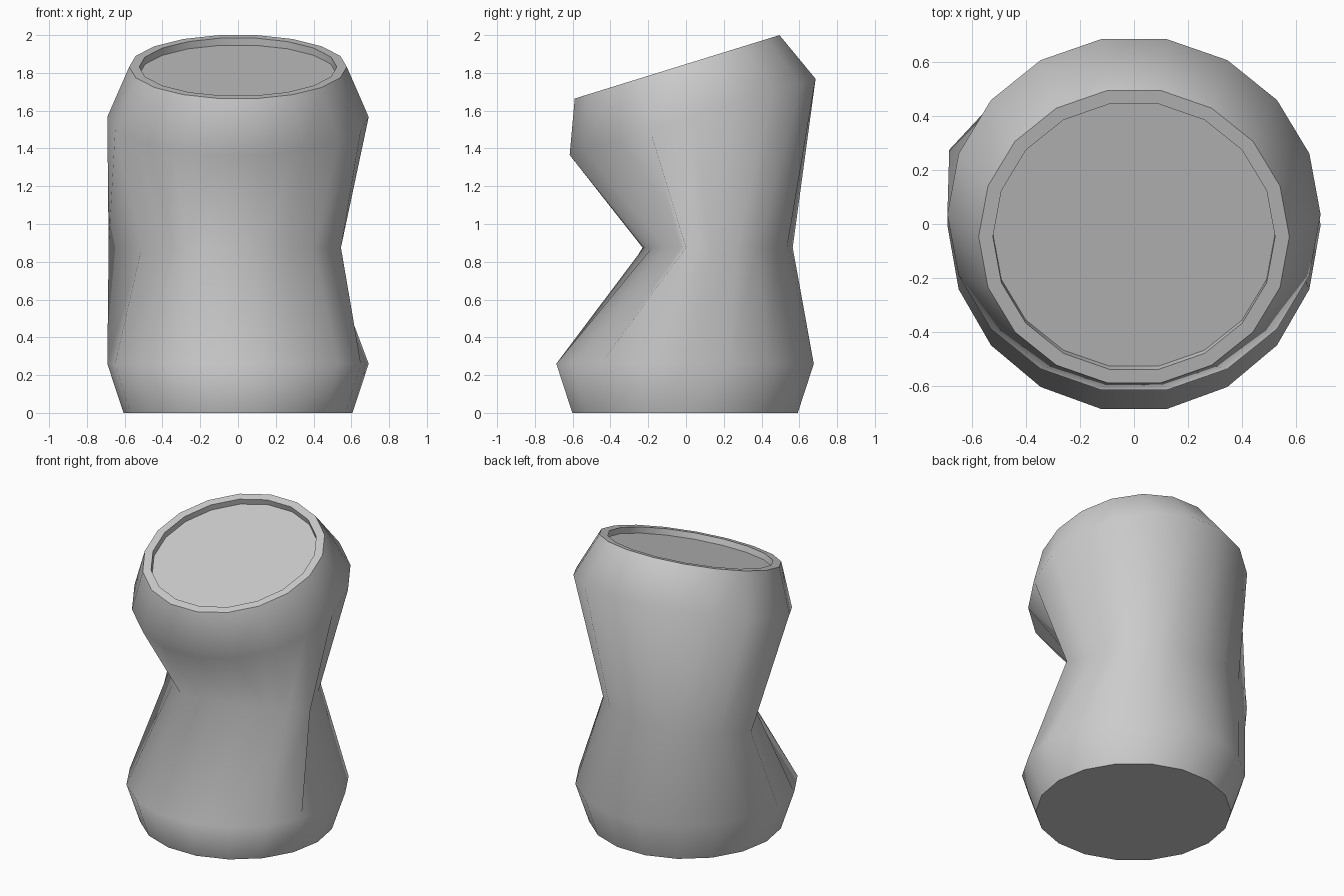
import bpy, bmesh
from math import sin, cos, radians
from mathutils import Matrix, Vector

if "Cube" in bpy.data.objects:
    bpy.data.objects.remove(bpy.data.objects["Cube"])

SIDES = 18
TILT = Matrix.Rotation(radians(17.2), 4, 'X')


def circle(radius, centre, tilted=False):
    pts = []
    for i in range(SIDES):
        a = radians(360 / SIDES * i)
        p = Vector((radius * cos(a), radius * sin(a), 0))
        pts.append((TILT @ p if tilted else p) + Vector(centre))
    return pts


def build(name, rings, sharp, cap_first=False, cap_last=False):
    """Skin a stack of rings; the listed rings get sharp edges."""
    bm = bmesh.new()
    loops = [[bm.verts.new(p) for p in ring] for ring in rings]
    for low, high in zip(loops, loops[1:]):
        for i in range(SIDES):
            j = (i + 1) % SIDES
            bm.faces.new((low[i], low[j], high[j], high[i]))
    if cap_first:
        bm.faces.new(loops[0][::-1])
    if cap_last:
        bm.faces.new(loops[-1])
    for f in bm.faces:
        f.smooth = True
    for k in sharp:
        for i in range(SIDES):
            e = bm.edges.get((loops[k][i], loops[k][(i + 1) % SIDES]))
            if e:
                e.smooth = False
    mesh = bpy.data.meshes.new(name)
    bm.to_mesh(mesh)
    bm.free()
    obj = bpy.data.objects.new(name, mesh)
    bpy.context.collection.objects.link(obj)
    return obj


# Crumpled waist: dented at the front, with folds left and right
waist_outline = [
    (.46, .13), (.42, .27), (.36, .38), (.24, .48), (.10, .535), (-.08, .565),
    (-.26, .555), (-.42, .51), (-.55, .42), (-.685, .275), (-.51, -.02),
    (-.40, -.12), (-.28, -.23), (-.09, -.225), (.10, -.18), (.27, -.11),
    (.40, -.03), (.545, 0)]
waist = [Vector((x, y, .875)) for x, y in waist_outline]

# Can body from base to tilted top edge
rim = circle(.576, (0, -.047, 1.832), True)
build("can_body", [
    circle(.606, (0, -.005, 0)),
    circle(.692, (0, -.005, .26)),
    waist,
    circle(.692, (0, .035, 1.567), True),
    rim,
], sharp=(0, 4), cap_first=True)

# Flat rim, short inner wall and recessed lid
drop = TILT @ Vector((0, 0, -.04))
inner = circle(.523, (0, -.047, 1.832), True)
build("can_lid", [rim, inner, [p + drop for p in inner]],
      sharp=(1, 2), cap_last=True)
